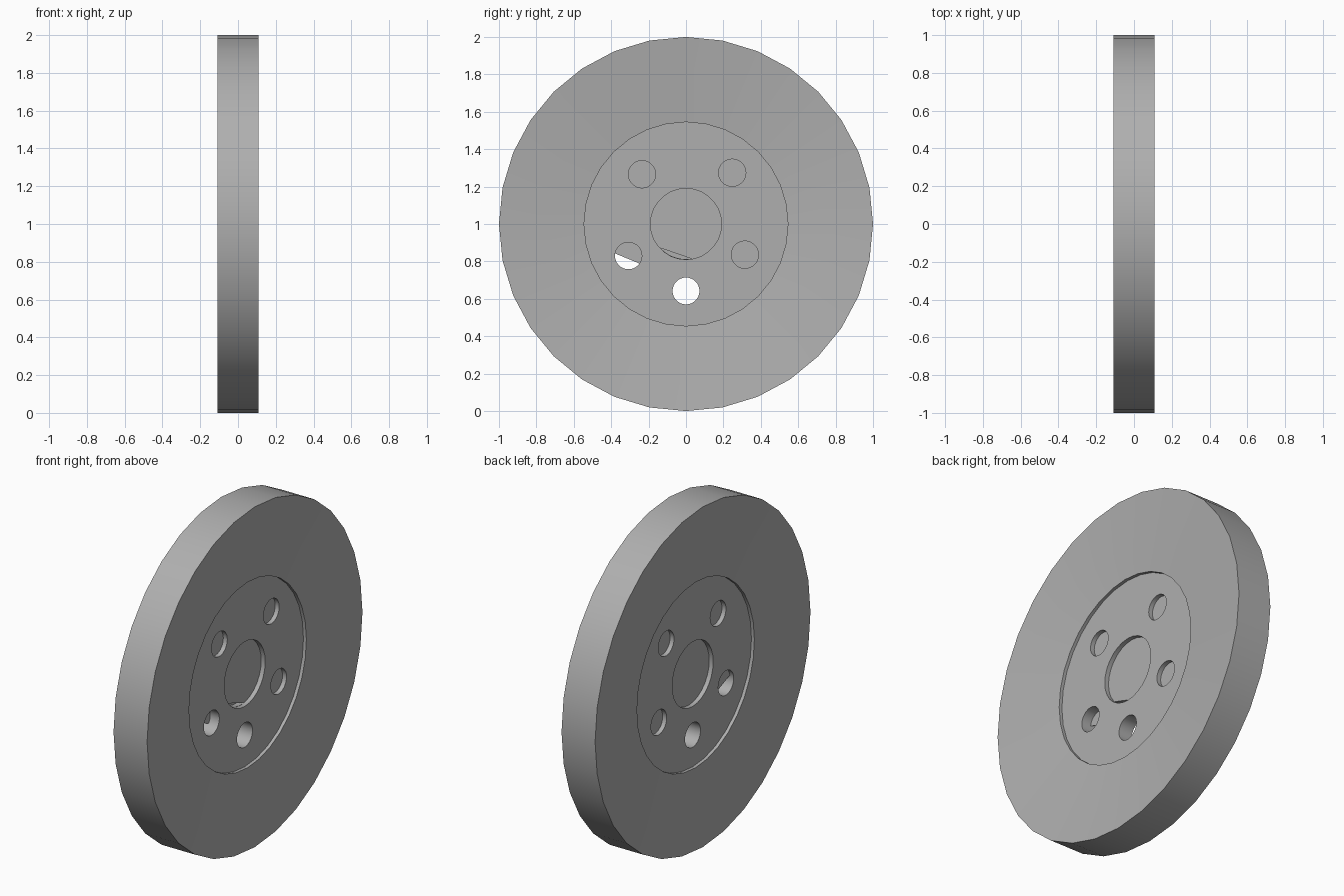
import bpy, bmesh, math

if "Cube" in bpy.data.objects:
    bpy.data.objects.remove(bpy.data.objects["Cube"])

grey = bpy.data.materials.new("plain grey")
grey.diffuse_color = (0.43, 0.43, 0.43, 1)
grey.use_nodes = True
grey.node_tree.nodes["Principled BSDF"].inputs["Base Color"].default_value = grey.diffuse_color


def arc(cy, cz, r, a0=0.0, a1=360.0, n=28):
    """Points on a circle in the y-z plane; a full circle is not closed twice."""
    steps = n if a1 - a0 >= 360 else n - 1
    return [(cy + r * math.cos(math.radians(a0 + (a1 - a0) * i / steps)),
             cz + r * math.sin(math.radians(a0 + (a1 - a0) * i / steps)))
            for i in range(n)]


def finish(name, bm):
    bmesh.ops.recalc_face_normals(bm, faces=bm.faces)
    mesh = bpy.data.meshes.new(name)
    bm.to_mesh(mesh)
    bm.free()
    ob = bpy.data.objects.new(name, mesh)
    bpy.context.collection.objects.link(ob)
    mesh.materials.append(grey)
    return ob


def prism(name, pts, x0, x1):
    """Extrude a y-z outline along x."""
    bm = bmesh.new()
    a = [bm.verts.new((x0, y, z)) for y, z in pts]
    b = [bm.verts.new((x1, y, z)) for y, z in pts]
    bm.faces.new(a)
    bm.faces.new(b)
    for i in range(len(pts)):
        j = (i + 1) % len(pts)
        bm.faces.new((a[i], a[j], b[j], b[i]))
    return finish(name, bm)


def cut(target, cutter):
    mod = target.modifiers.new("cut", 'BOOLEAN')
    mod.operation = 'DIFFERENCE'
    mod.solver = 'EXACT'
    mod.object = cutter
    bpy.context.view_layer.objects.active = target
    bpy.ops.object.modifier_apply(modifier=mod.name)
    bpy.data.objects.remove(cutter, do_unlink=True)


# Wheel disc: dished faces with a stepped hub recess on both sides
RIM, EDGE, FLOOR, CAP = 0.109, 0.063, 0.044, 0.018
profile = [(0.545, FLOOR), (0.545, EDGE), (1.0, RIM),
           (1.0, -RIM), (0.545, -EDGE), (0.545, -FLOOR)]
bm = bmesh.new()
rings = [[bm.verts.new((x, y, z)) for y, z in arc(0, 1, r, 0, 360, 32)]
         for r, x in profile]
for a, b in zip(rings, rings[1:]):
    for i in range(32):
        j = (i + 1) % 32
        bm.faces.new((a[i], a[j], b[j], b[i]))
bm.faces.new(rings[0])
bm.faces.new(rings[-1])
disc = finish("wheel_disc", bm)

# Blind centre bore and bolt holes, sunk from each side
blind = [(0.0, 1.0, 0.19), (-0.235, 1.266, 0.073),
         (0.247, 1.274, 0.073), (0.315, 0.836, 0.073)]
for y, z, r in blind:
    for s in (1, -1):
        cut(disc, prism("cutter", arc(y, z, r), s * CAP, s * 0.2))

# Two bolt holes that pass right through
for y, z in ((0.0, 0.642), (-0.308, 0.83)):
    cut(disc, prism("cutter", arc(y, z, 0.072), -0.2, 0.2))

# Narrow slot at the lower edge of the centre bore
cut(disc, prism("cutter", arc(0, 1, 0.188, 223, 279, 8), -0.014, 0.2))

# Broken cap left in one bolt hole
cap = prism("hole_cap", arc(-0.308, 0.83, 0.0725, -35, 170, 18), -CAP - 0.002, -CAP + 0.002)

bpy.ops.object.select_all(action='DESELECT')
for ob in (disc, cap):
    ob.select_set(True)
bpy.context.view_layer.objects.active = disc
bpy.ops.object.shade_smooth_by_angle(angle=math.radians(30))
